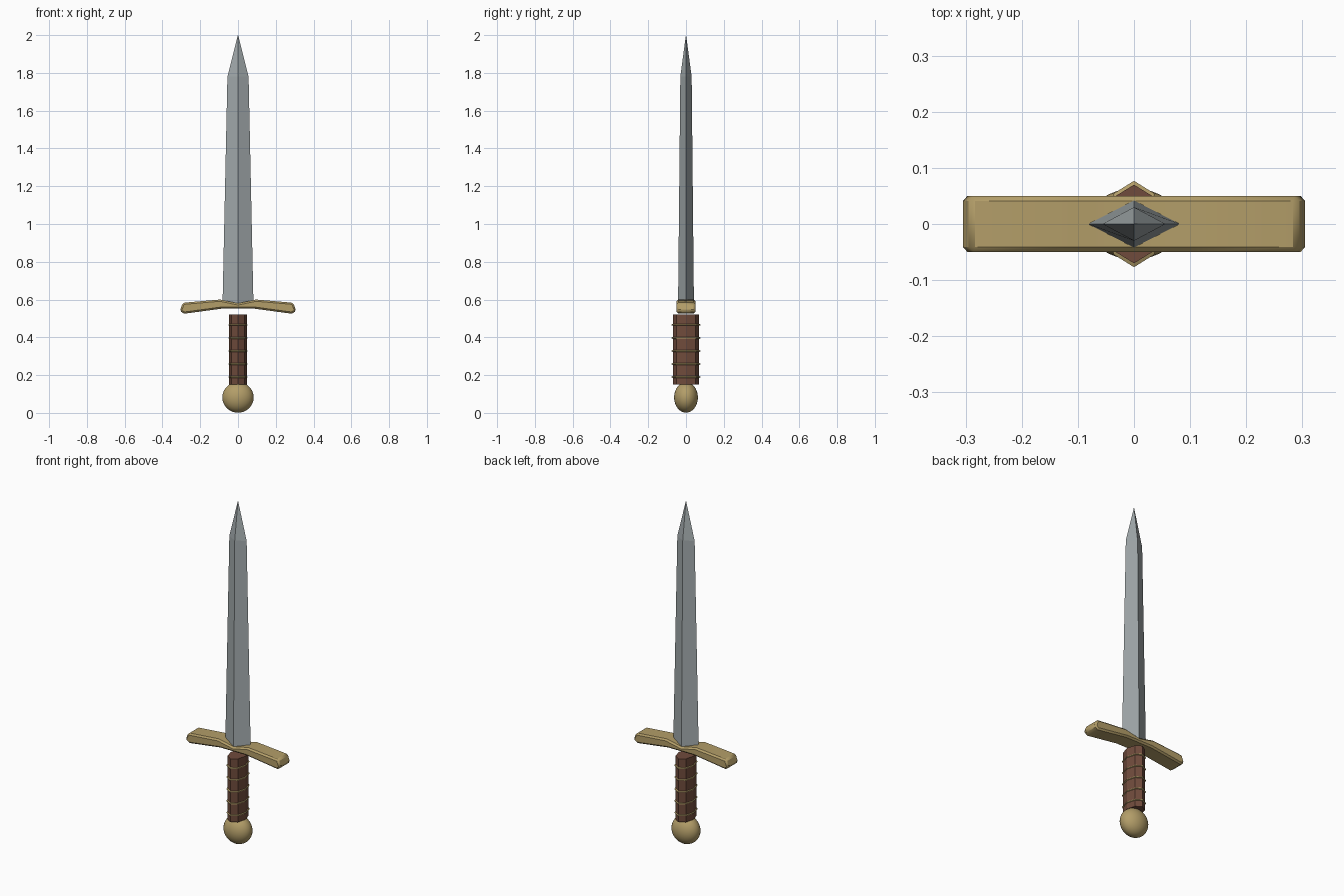
import bpy, bmesh
from math import sin, cos, pi, radians

if "Cube" in bpy.data.objects:
    bpy.data.objects.remove(bpy.data.objects["Cube"])


def paint(obj, name, color):
    mat = bpy.data.materials.get(name) or bpy.data.materials.new(name)
    mat.diffuse_color = color
    mat.use_nodes = True
    mat.node_tree.nodes["Principled BSDF"].inputs["Base Color"].default_value = mat.diffuse_color
    obj.data.materials.append(mat)


def make_object(name, bm):
    bmesh.ops.recalc_face_normals(bm, faces=bm.faces)
    mesh = bpy.data.meshes.new(name)
    bm.to_mesh(mesh)
    bm.free()
    obj = bpy.data.objects.new(name, mesh)
    bpy.context.collection.objects.link(obj)
    return obj


def smooth(obj, angle):
    bpy.ops.object.select_all(action='DESELECT')
    obj.select_set(True)
    bpy.context.view_layer.objects.active = obj
    bpy.ops.object.shade_smooth_by_angle(angle=radians(angle))


def loft(name, sections, sides):
    """Stack elliptical n-gon sections (half x, half y, z)."""
    bm = bmesh.new()
    rings = [[bm.verts.new((rx * cos(2 * pi * i / sides), ry * sin(2 * pi * i / sides), z))
              for i in range(sides)] for rx, ry, z in sections]
    for a, b in zip(rings, rings[1:]):
        for i in range(sides):
            j = (i + 1) % sides
            bm.faces.new((a[i], a[j], b[j], b[i]))
    bm.faces.new(rings[0])
    bm.faces.new(rings[-1])
    bmesh.ops.remove_doubles(bm, verts=bm.verts, dist=1e-5)
    return make_object(name, bm)


STEEL = (0.36, 0.40, 0.41, 1)
BRASS = (0.45, 0.34, 0.14, 1)
LEATHER = (0.16, 0.07, 0.045, 1)

# Blade: tapering diamond section with a pointed tip
blade = loft("blade", [(0.082, 0.042, 0.57), (0.056, 0.03, 1.78), (0.0005, 0.0005, 2.0)], 4)
paint(blade, "steel", STEEL)

# Crossguard: mirrored side profile extruded in y, dipped under the blade
half = [(0.095, 0.60), (0.292, 0.583), (0.308, 0.54), (0.285, 0.525), (0.085, 0.552)]
profile = [(0, 0.58)] + half + [(-x, z) for x, z in reversed(half)]
bm = bmesh.new()
face = bm.faces.new([bm.verts.new((x, -0.05, z)) for x, z in profile])
ext = bmesh.ops.extrude_face_region(bm, geom=[face])
bmesh.ops.translate(bm, vec=(0, 0.1, 0),
                    verts=[v for v in ext["geom"] if isinstance(v, bmesh.types.BMVert)])
guard = make_object("crossguard", bm)
bevel = guard.modifiers.new("bevel", 'BEVEL')
bevel.width = 0.009
bevel.segments = 1
bevel.limit_method = 'ANGLE'
bevel.angle_limit = radians(50)
smooth(guard, 50)
paint(guard, "brass", BRASS)

# Grip: flattened octagonal handle
grip = loft("grip", [(0.047, 0.07, 0.15), (0.047, 0.07, 0.52)], 8)
paint(grip, "leather", LEATHER)

# Thin binding rings around the grip
for i in range(5):
    z = 0.19 + i * 0.069
    ring = loft(f"grip_ring_{i + 1}",
                [(0.046, 0.069, z - 0.005), (0.051, 0.077, z - 0.002),
                 (0.051, 0.077, z + 0.002), (0.046, 0.069, z + 0.005)], 8)
    paint(ring, "brass", BRASS)

# Pommel: sphere flattened front to back
bm = bmesh.new()
bmesh.ops.create_uvsphere(bm, u_segments=32, v_segments=16, radius=1)
bmesh.ops.scale(bm, vec=(0.083, 0.063, 0.081), verts=bm.verts)
bmesh.ops.translate(bm, vec=(0, 0, 0.082), verts=bm.verts)
pommel = make_object("pommel", bm)
smooth(pommel, 60)
paint(pommel, "brass", BRASS)
